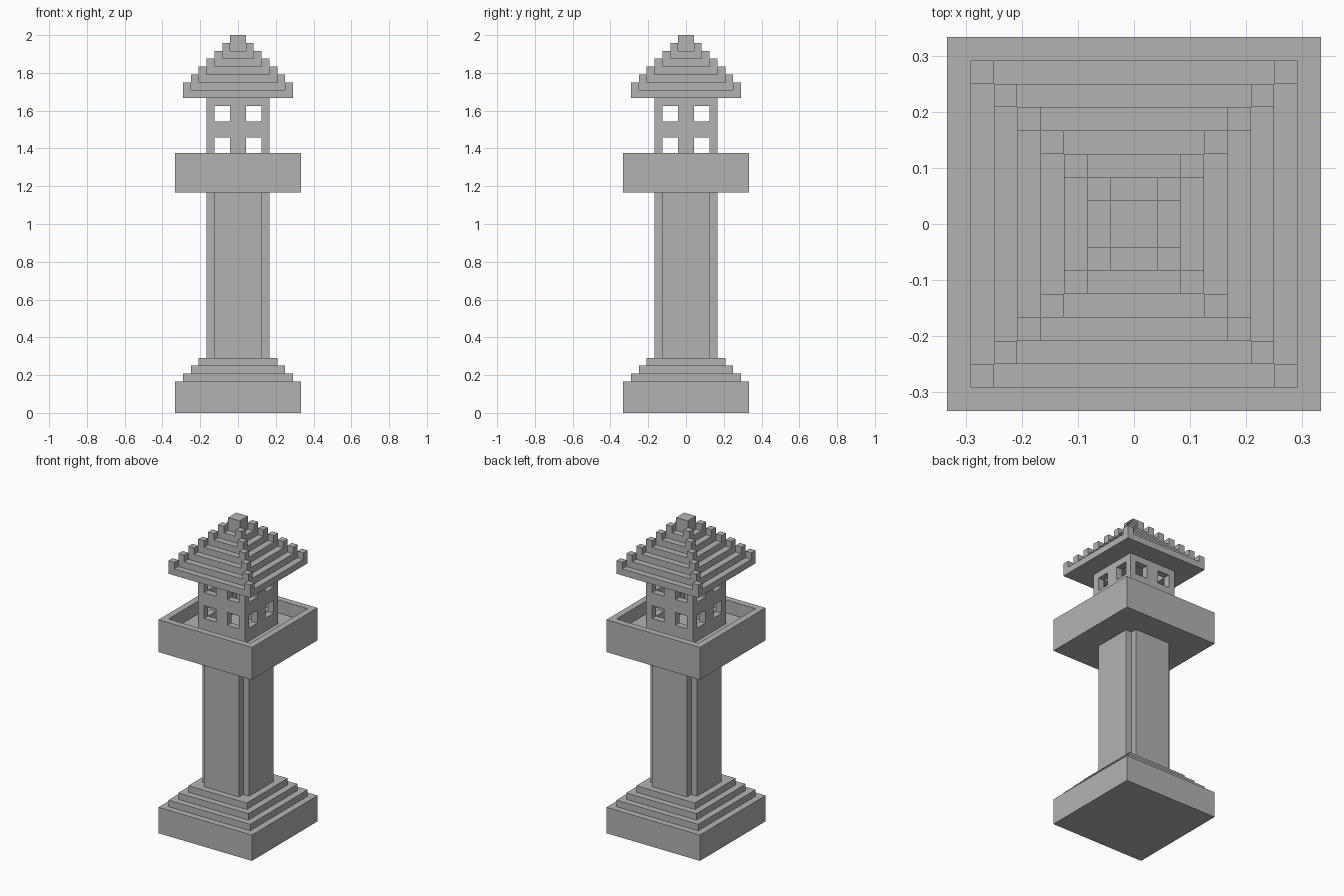
import bpy

U = 1 / 24  # building module

old = bpy.data.objects.get("Cube")
if old:
    bpy.data.objects.remove(old, do_unlink=True)

stone = bpy.data.materials.new("grey stone")
stone.use_nodes = True
grey = (0.45, 0.45, 0.45, 1)
stone.diffuse_color = grey
stone.node_tree.nodes["Principled BSDF"].inputs["Base Color"].default_value = grey


def block(name, hx, hy, low, high, x=0, y=0):
    """Box with half sizes hx, hy between two heights, all in modules."""
    bpy.ops.mesh.primitive_cube_add(size=1, location=(x * U, y * U, (low + high) / 2 * U))
    ob = bpy.context.object
    ob.name = name
    ob.scale = (2 * hx * U, 2 * hy * U, (high - low) * U)
    bpy.ops.object.transform_apply(location=True, rotation=True, scale=True)
    ob.data.materials.append(stone)
    return ob


def apply_boolean(target, other, operation):
    """Combine the other block with the target and remove it."""
    mod = target.modifiers.new("combine", "BOOLEAN")
    mod.object, mod.operation, mod.solver = other, operation, "EXACT"
    bpy.context.view_layer.objects.active = target
    bpy.ops.object.modifier_apply(modifier=mod.name)
    bpy.data.objects.remove(other, do_unlink=True)


# Base and its steps
block("base", 8, 8, 0, 4)
for i in range(3):
    block(f"base_step_{i + 1}", 7 - i, 7 - i, 4 + i, 5 + i)

# Column with notched corners
column = block("column", 4, 3, 7, 28)
apply_boolean(column, block("column_arm", 3, 4, 7, 28), "UNION")

# Open gallery with a parapet
gallery = block("gallery", 8, 8, 28, 33)
apply_boolean(gallery, block("gallery_hollow", 7, 7, 31, 35), "DIFFERENCE")

# Hollow lantern room with two rows of windows on every side
room = block("lantern_room", 4, 4, 31, 40)
apply_boolean(room, block("room_hollow", 3, 3, 30, 41), "DIFFERENCE")
for sill in (33, 37):
    for side in (-2, 2):
        apply_boolean(room, block("window", 1, 6, sill, sill + 2, x=side), "DIFFERENCE")
        apply_boolean(room, block("window", 6, 1, sill, sill + 2, y=side), "DIFFERENCE")

# Stepped roof with a small block on each corner
for i in range(6):
    half = 7 - i
    block(f"roof_tier_{i + 1}", half, half, 40 + i, 41 + i)
    for sx in (-1, 1):
        for sy in (-1, 1):
            block(f"roof_corner_{i + 1}", 0.5, 0.5, 41 + i, 42 + i,
                  sx * (half - 0.5), sy * (half - 0.5))
block("roof_finial", 1, 1, 46, 48)
